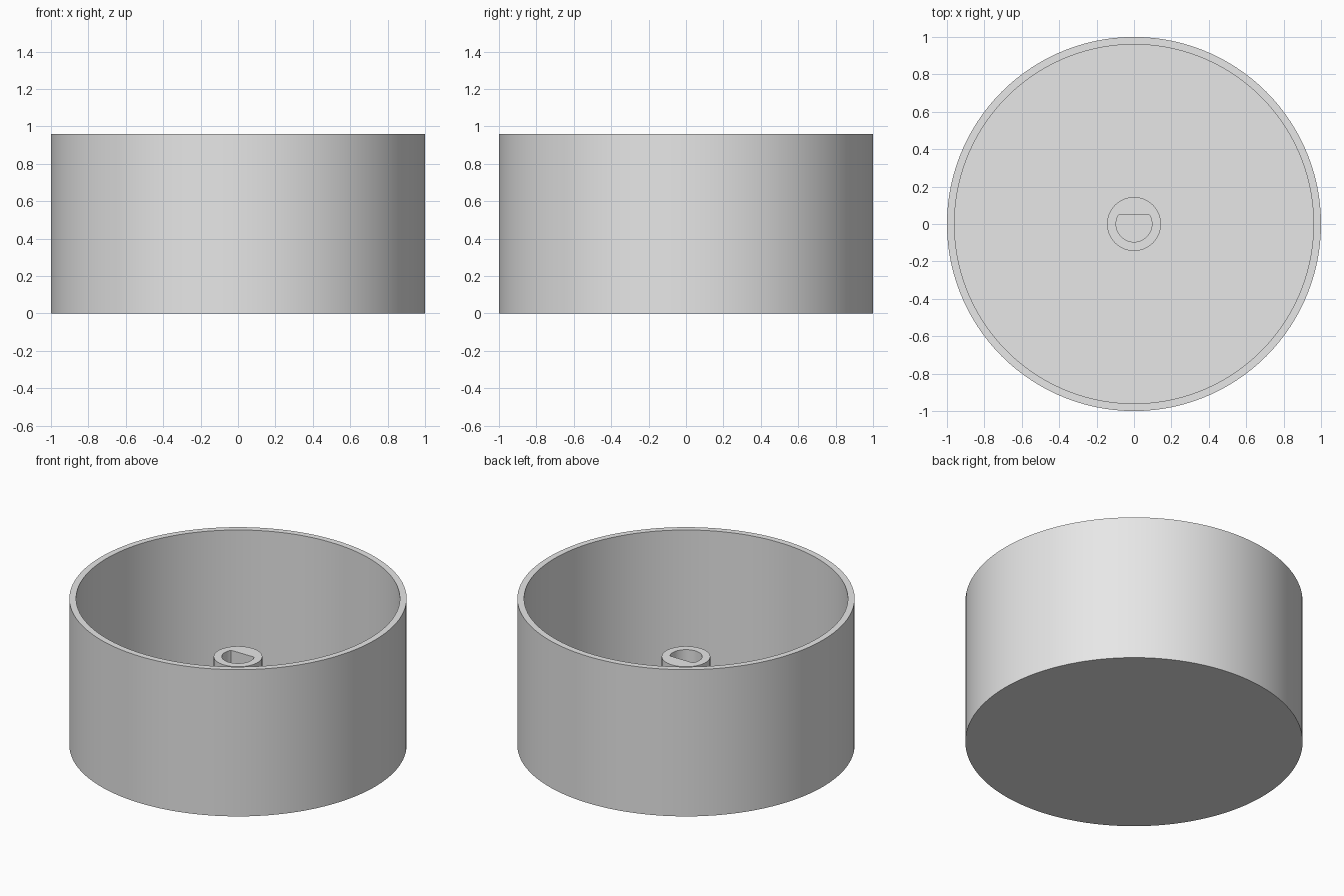
import bpy
import bmesh
from math import cos, sin, pi, radians

SEGMENTS = 120
HEIGHT, FLOOR, HUB_TOP = 0.96, 0.04, 0.58
OUTER, INNER = 1.0, 0.96
HUB_RADIUS, BORE_RADIUS = 0.144, 0.096
BORE_FLAT = BORE_RADIUS / 2

cube = bpy.data.objects.get("Cube")
if cube:
    bpy.data.objects.remove(cube, do_unlink=True)

grey = bpy.data.materials.new("light_grey")
grey.use_nodes = True
colour = (0.8, 0.8, 0.8, 1)
grey.diffuse_color = colour
grey.node_tree.nodes["Principled BSDF"].inputs["Base Color"].default_value = colour


def ring(bm, radius, z, y_limit=None):
    """Circle of vertices, optionally cut flat at y_limit."""
    limit = radius if y_limit is None else y_limit
    angles = [2 * pi * i / SEGMENTS for i in range(SEGMENTS)]
    return [bm.verts.new((radius * cos(a), min(radius * sin(a), limit), z)) for a in angles]


def bridge(bm, a, b):
    for i in range(SEGMENTS):
        j = (i + 1) % SEGMENTS
        bm.faces.new((a[i], a[j], b[j], b[i]))


def finish(bm, name):
    bmesh.ops.recalc_face_normals(bm, faces=bm.faces)
    mesh = bpy.data.meshes.new(name)
    bm.to_mesh(mesh)
    bm.free()
    mesh.materials.append(grey)
    obj = bpy.data.objects.new(name, mesh)
    bpy.context.collection.objects.link(obj)
    bpy.ops.object.select_all(action="DESELECT")
    obj.select_set(True)
    bpy.context.view_layer.objects.active = obj
    bpy.ops.object.shade_smooth_by_angle(angle=radians(30))


# Open round cup with a thin wall and floor
bm = bmesh.new()
loops = [ring(bm, r, z) for r, z in
         ((OUTER, 0), (OUTER, HEIGHT), (INNER, HEIGHT), (INNER, FLOOR))]
for lower, upper in zip(loops, loops[1:]):
    bridge(bm, lower, upper)
bm.faces.new(loops[0])
bm.faces.new(loops[-1])
finish(bm, "cup")

# Central hub with a D-shaped bore
bm = bmesh.new()
loops = [ring(bm, HUB_RADIUS, FLOOR), ring(bm, HUB_RADIUS, HUB_TOP),
         ring(bm, BORE_RADIUS, HUB_TOP, BORE_FLAT), ring(bm, BORE_RADIUS, FLOOR, BORE_FLAT)]
for i in range(4):
    bridge(bm, loops[i], loops[(i + 1) % 4])
finish(bm, "shaft_hub")
